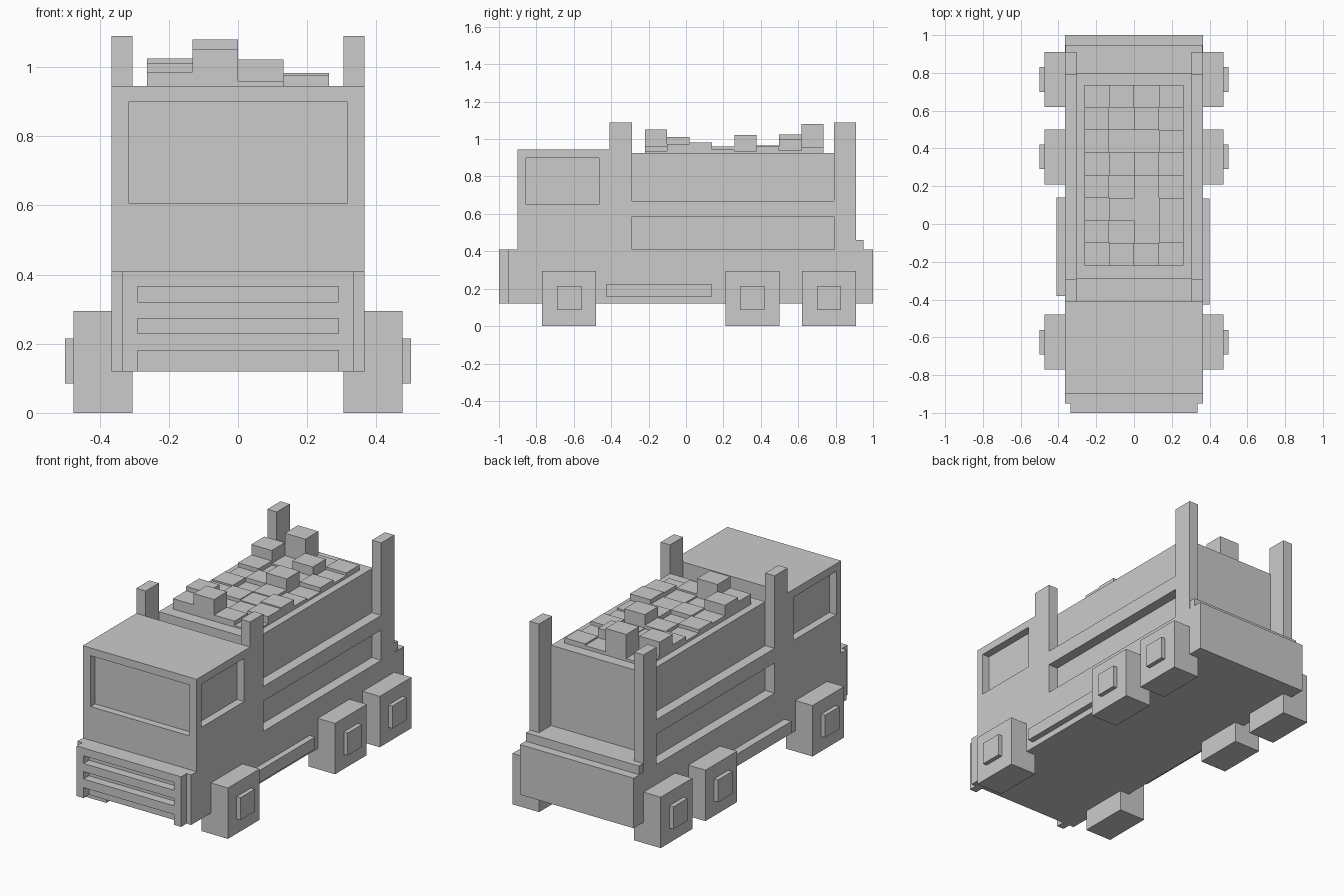
import bpy

if "Cube" in bpy.data.objects:
    bpy.data.objects.remove(bpy.data.objects["Cube"])


def box(name, x0, x1, y0, y1, z0, z1):
    """Axis-aligned box from its extents."""
    v = [(x, y, z) for x in (x0, x1) for y in (y0, y1) for z in (z0, z1)]
    f = [(0, 1, 3, 2), (4, 6, 7, 5), (0, 4, 5, 1), (2, 3, 7, 6), (0, 2, 6, 4), (1, 5, 7, 3)]
    me = bpy.data.meshes.new(name)
    me.from_pydata(v, [], f)
    ob = bpy.data.objects.new(name, me)
    bpy.context.collection.objects.link(ob)
    return ob


def pair(name, x0, x1, *rest):
    """Box on the right side plus its mirror on the left."""
    box(name + "_right", x0, x1, *rest)
    box(name + "_left", -x1, -x0, *rest)


def carve(target, *ext):
    """Cut a box-shaped recess into the target."""
    cutter = box("window_cutter", *ext)
    cutter.hide_render = True
    mod = target.modifiers.new("recess", 'BOOLEAN')
    mod.operation = 'DIFFERENCE'
    mod.solver = 'EXACT'
    mod.object = cutter
    bpy.context.view_layer.objects.active = target
    bpy.ops.object.modifier_apply(modifier=mod.name)
    bpy.data.objects.remove(cutter)


W = 0.365

# Chassis and rear ledge
box("chassis", -W, W, -0.95, 1.0, 0.12, 0.41)
box("rear_ledge", -0.362, 0.362, 0.80, 0.948, 0.41, 0.46)

# Front grille: two uprights and three bars
pair("grille_upright", 0.29, 0.335, -1.0, -0.95, 0.12, 0.41)
for i, (z0, z1) in enumerate([(0.18, 0.23), (0.273, 0.32), (0.365, 0.41)]):
    box(f"grille_bar_{i}", -0.29, 0.29, -1.0, -0.95, z0, z1)

# Cab with recessed windows
cab = box("cab", -W, W, -0.90, -0.41, 0.41, 0.945)
carve(cab, -0.315, 0.315, -1.0, -0.858, 0.605, 0.90)
for x0, x1 in ((0.32, 0.45), (-0.45, -0.32)):
    carve(cab, x0, x1, -0.855, -0.465, 0.65, 0.90)

# Cargo bin, corner posts and side rails
box("cargo_bin", -0.305, 0.305, -0.29, 0.80, 0.41, 0.925)
pair("front_post", 0.305, W, -0.41, -0.29, 0.41, 1.09)
pair("rear_post", 0.305, W, 0.79, 0.91, 0.41, 1.09)
pair("side_rail", 0.305, W, -0.29, 0.79, 0.585, 0.67)

# Rubble load: one row of block tops per 0.12 step, front to back
tops = [
    (0.985, 1.05, 0.96, 0.935),
    (1.01, 0.94, 0.95, 0.975),
    (0.95, 0.96, 0.955, 0.982),
    (0.96, 0.935, 0.96, 0.945),
    (0.94, 0.96, 1.022, 0.935),
    (0.965, 0.94, 0.945, 0.96),
    (1.025, 0.95, 1.0, 0.94),
    (0.94, 1.08, 0.945, 0.955),
]
for r, row in enumerate(tops):
    for c, top in enumerate(row):
        x, y = -0.263 + c * 0.1315, -0.22 + r * 0.1195
        box(f"load_block_{r}_{c}", x, x + 0.1315, y, y + 0.1195, 0.90, top)

# Square wheels with hubs
for n, y in (("front", -0.625), ("middle", 0.355), ("rear", 0.765)):
    pair(n + "_wheel", 0.305, 0.475, y - 0.145, y + 0.145, 0.0, 0.295)
    pair(n + "_hub", 0.475, 0.50, y - 0.065, y + 0.065, 0.085, 0.215)

# Side steps
box("side_step_right", W, 0.40, -0.425, 0.135, 0.155, 0.225)
box("side_step_left", -0.41, -W, -0.38, 0.14, 0.155, 0.225)
